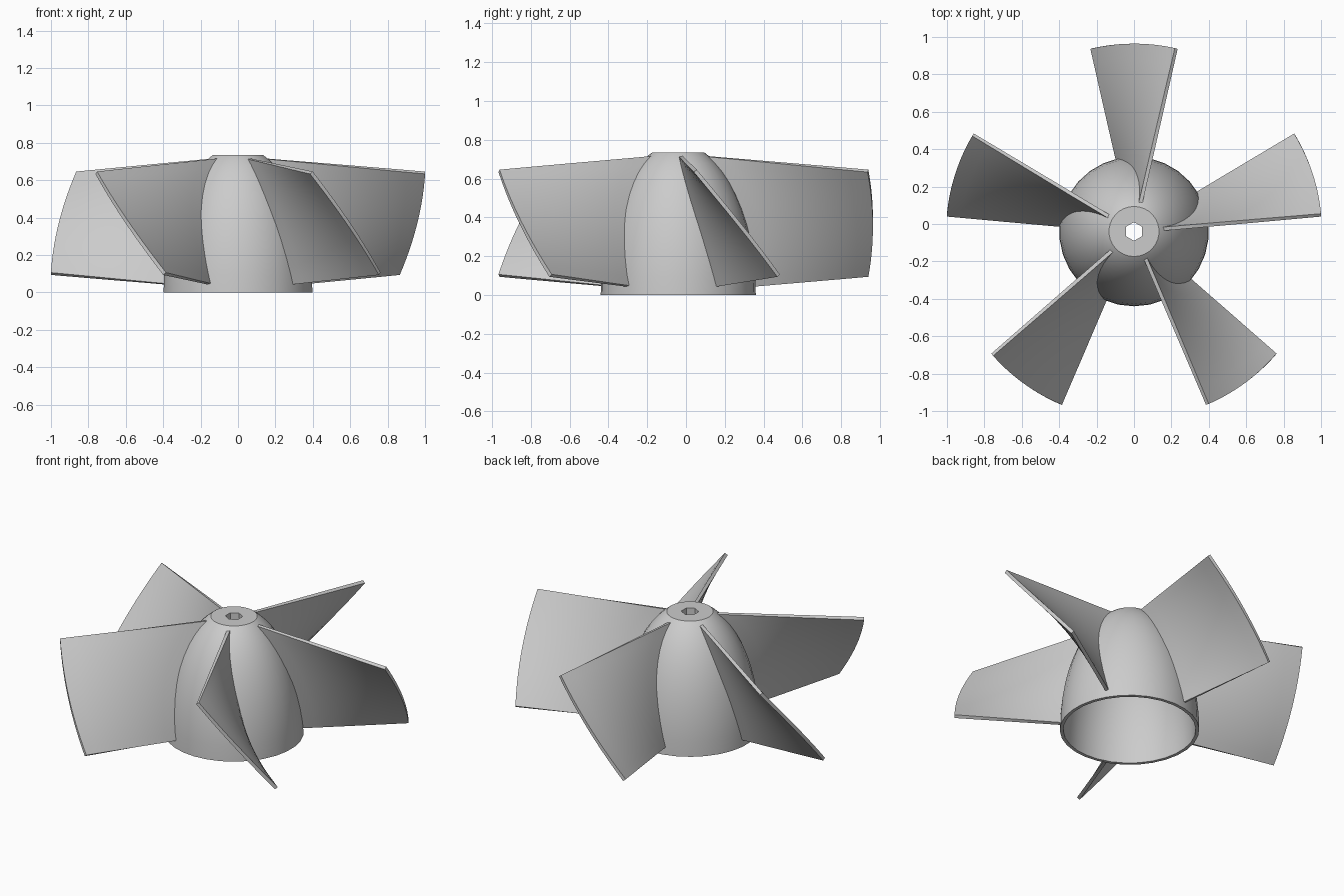
import bpy
import bmesh
from math import sin, cos, pi, radians, sqrt

cube = bpy.data.objects.get("Cube")
if cube:
    bpy.data.objects.remove(cube, do_unlink=True)

AXIS_Y = -0.04        # the hub axis sits slightly forward of the origin
TIP_R = 1.004
SEGMENTS = 30
BLADES = 5
HALF_SWEEP = radians(13.0)

grey = bpy.data.materials.new("light_grey")
grey.use_nodes = True
colour = (0.6, 0.6, 0.6, 1)
grey.diffuse_color = colour
grey.node_tree.nodes["Principled BSDF"].inputs["Base Color"].default_value = colour


def lerp(a, b, t):
    return a + (b - a) * t


def dome_radius(z, base=0.40, height=0.78):
    return base * sqrt(1 - (z / height) ** 2)


def hex_radius(angle, r=0.05):
    # distance from the centre to the side of a hexagon
    return r * cos(pi / 6) / cos((angle - pi / 2) % (pi / 3) - pi / 6)


def finish(name, bm, thickness=0):
    bmesh.ops.recalc_face_normals(bm, faces=bm.faces)
    mesh = bpy.data.meshes.new(name)
    bm.to_mesh(mesh)
    bm.free()
    mesh.materials.append(grey)
    obj = bpy.data.objects.new(name, mesh)
    bpy.context.collection.objects.link(obj)
    obj.location.y = AXIS_Y
    bpy.ops.object.select_all(action='DESELECT')
    obj.select_set(True)
    bpy.context.view_layer.objects.active = obj
    if thickness:
        mod = obj.modifiers.new("thickness", 'SOLIDIFY')
        mod.thickness = thickness
        mod.offset = 0
        bpy.ops.object.modifier_apply(modifier=mod.name)
    bpy.ops.object.shade_smooth_by_angle(angle=radians(30))
    return obj


def quads(bm, rows, wrap_rows=False, wrap_cols=False):
    n, m = len(rows), len(rows[0])
    for i in range(n if wrap_rows else n - 1):
        for j in range(m if wrap_cols else m - 1):
            a, b = rows[i], rows[(i + 1) % n]
            k = (j + 1) % m
            bm.faces.new((a[j], a[k], b[k], b[j]))


# Hollow domed hub with a hexagonal shaft hole (radius None = hexagon)
STEPS = 12
outer = [(dome_radius(z), z) for z in (0.735 * sin(i / STEPS * pi / 2) for i in range(STEPS + 1))]
inner = [(dome_radius(z, 0.38, 0.74), z) for z in (0.66 * sin(i / STEPS * pi / 2) for i in range(STEPS + 1))]
profile = outer + [(None, 0.735), (None, 0.66)] + inner[::-1]
bm = bmesh.new()
rings = []
for r, z in profile:
    ring = []
    for s in range(SEGMENTS):
        a = pi / 2 + 2 * pi * s / SEGMENTS
        rad = hex_radius(a) if r is None else r
        ring.append(bm.verts.new((rad * cos(a), rad * sin(a), z)))
    rings.append(ring)
quads(bm, rings, wrap_rows=True, wrap_cols=True)
finish("hub", bm)


# Twisted blades, each a ruled surface from the hub wall to the tip
def blade(index, rows=14, cols=8):
    bm = bmesh.new()
    middle = pi / 2 + index * 2 * pi / BLADES
    grid = []
    for i in range(rows + 1):
        v = i / rows
        a = middle + lerp(HALF_SWEEP, -HALF_SWEEP, v)
        root_z, tip_z = lerp(0.045, 0.715, v), lerp(0.10, 0.64, v)
        root_r = dome_radius(root_z) - 0.01
        line = []
        for j in range(cols + 1):
            r = lerp(root_r, TIP_R, j / cols)
            line.append(bm.verts.new((r * cos(a), r * sin(a), lerp(root_z, tip_z, j / cols))))
        grid.append(line)
    quads(bm, grid)
    finish(f"blade_{index + 1}", bm, thickness=0.02)


for n in range(BLADES):
    blade(n)
